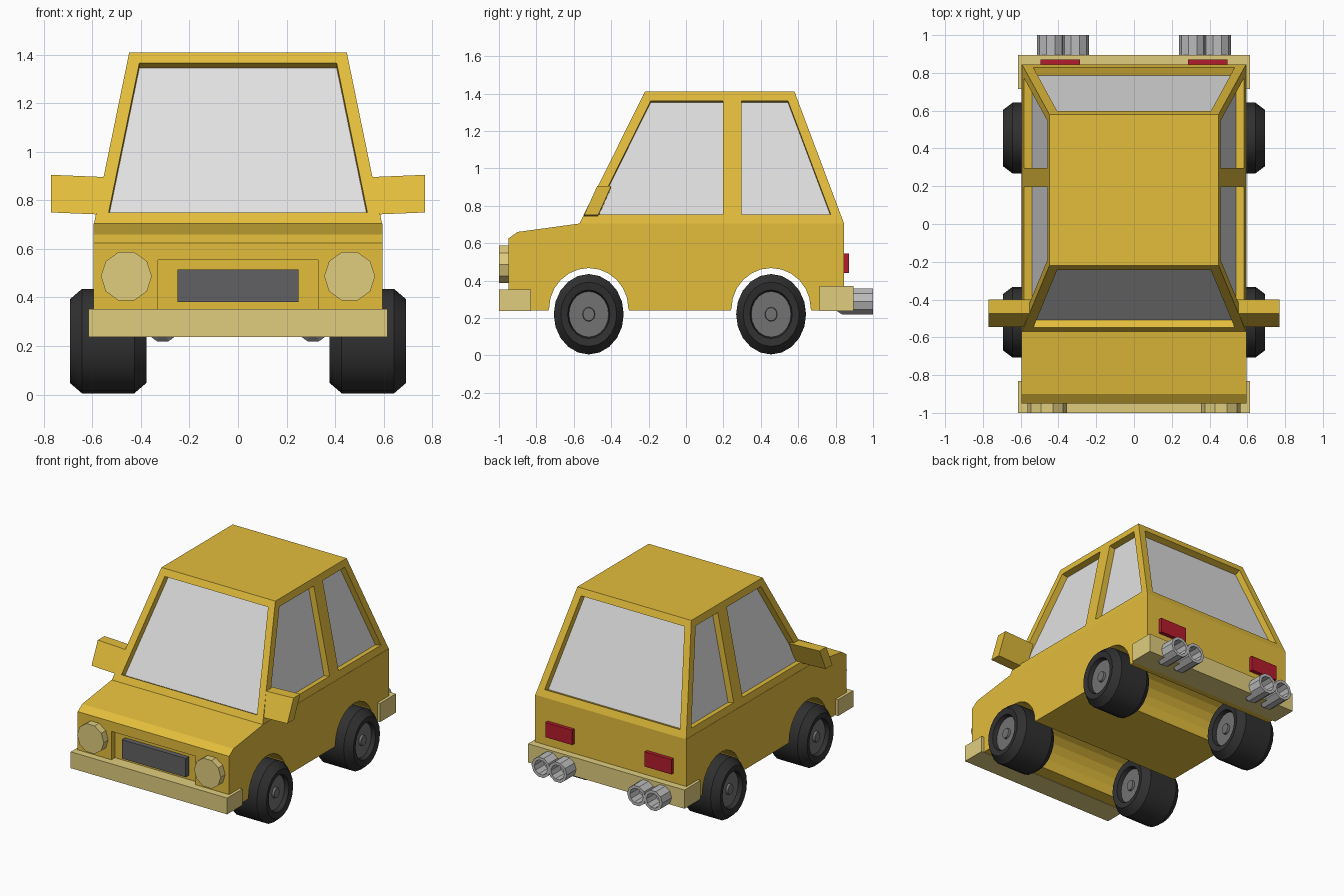
import bpy, bmesh, math
from mathutils import Vector

if "Cube" in bpy.data.objects:
    bpy.data.objects.remove(bpy.data.objects["Cube"])


def material(name, rgb):
    m = bpy.data.materials.new(name)
    m.use_nodes = True
    m.diffuse_color = (*rgb, 1)
    m.node_tree.nodes["Principled BSDF"].inputs["Base Color"].default_value = (*rgb, 1)
    return m


YELLOW = material("yellow paint", (0.77, 0.51, 0.045))
TAN = material("tan trim", (0.75, 0.61, 0.21))
GLASS = material("pale glass", (0.75, 0.75, 0.75))
RUBBER = material("black rubber", (0.03, 0.03, 0.03))
HUB = material("hub grey", (0.17, 0.17, 0.17))
GRILLE = material("grille grey", (0.12, 0.12, 0.125))
STEEL = material("exhaust steel", (0.5, 0.5, 0.51))
RED = material("tail light red", (0.45, 0.012, 0.025))


def finish(bm, name, *mats, smooth=None):
    bmesh.ops.recalc_face_normals(bm, faces=bm.faces)
    mesh = bpy.data.meshes.new(name)
    bm.to_mesh(mesh)
    bm.free()
    for m in mats:
        mesh.materials.append(m)
    ob = bpy.data.objects.new(name, mesh)
    bpy.context.collection.objects.link(ob)
    if smooth:
        bpy.ops.object.select_all(action="DESELECT")
        ob.select_set(True)
        bpy.context.view_layer.objects.active = ob
        bpy.ops.object.shade_smooth_by_angle(angle=math.radians(smooth))
    return ob


def box(name, mat, xs, ys, zs):
    bm = bmesh.new()
    bmesh.ops.create_cube(bm, size=1)
    for v in bm.verts:
        v.co = [r[0] if c < 0 else r[1] for c, r in zip(v.co, (xs, ys, zs))]
    return finish(bm, name, mat)


def prism(bm, outline, x0, x1):
    """Extrude a (y, z) outline from x0 to x1."""
    face = bm.faces.new([bm.verts.new((x0, y, z)) for y, z in outline])
    new = bmesh.ops.extrude_face_region(bm, geom=[face])["geom"]
    moved = [g for g in new if isinstance(g, bmesh.types.BMVert)]
    bmesh.ops.translate(bm, verts=moved, vec=(x1 - x0, 0, 0))
    bmesh.ops.recalc_face_normals(bm, faces=bm.faces)


def lathe(profile, axis, start, steps):
    """Spin (along, radius) points about an axis through the origin."""
    bm = bmesh.new()
    verts = [bm.verts.new(Vector(axis) * a + Vector(start) * r) for a, r in profile]
    edges = [bm.edges.new(pair) for pair in zip(verts, verts[1:])]
    bmesh.ops.spin(bm, geom=verts + edges, cent=(0, 0, 0), axis=axis,
                   angle=math.tau, steps=steps)
    bmesh.ops.remove_doubles(bm, verts=bm.verts, dist=0.0005)
    return bm


def split(bm, face_list, co, normal):
    geom = set(face_list)
    for f in face_list:
        geom.update(f.edges)
        geom.update(f.verts)
    bmesh.ops.bisect_plane(bm, geom=list(geom), plane_co=co, plane_no=normal)


def push_in(bm, faces, depth):
    new = bmesh.ops.extrude_discrete_faces(bm, faces=faces)["faces"]
    for f in new:
        bmesh.ops.translate(bm, verts=f.verts, vec=-f.normal * depth)
    return new


AXLES = (-0.52, 0.455)
BELT = 0.705


# Lower body: side outline with wheel arches running right through
def arch(y, steps=12):
    pts = [(y - 0.212 * math.cos(math.pi * i / steps),
            0.25 + 0.217 * math.sin(math.pi * i / steps)) for i in range(steps + 1)]
    return [(pts[0][0] - 0.004, 0.24)] + pts + [(pts[-1][0] + 0.004, 0.24)]


bm = bmesh.new()
outline = [(-0.95, 0.24)] + arch(AXLES[0]) + arch(AXLES[1])
outline += [(0.845, 0.24), (0.845, BELT), (-0.57, BELT), (-0.9, 0.66), (-0.95, 0.625)]
prism(bm, outline, -0.595, 0.595)


def nose_faces():
    return [f for f in bm.faces if f.normal.y < -0.99 and f.calc_center_median().y < -0.94]


# Grille recess cut into the nose
for co, no in (((-0.33, 0, 0), (1, 0, 0)), ((0.33, 0, 0), (1, 0, 0)),
               ((0, 0, 0.3), (0, 0, 1)), ((0, 0, 0.555), (0, 0, 1))):
    split(bm, nose_faces(), co, no)
centre = [f for f in nose_faces() if abs(f.calc_center_median().x) < 0.1
          and 0.3 < f.calc_center_median().z < 0.55]
push_in(bm, centre, 0.04)
finish(bm, "lower_body", YELLOW)

# Cabin: tapered block with recessed windows
bm = bmesh.new()
bmesh.ops.create_cube(bm, size=2)
for v in bm.verts:
    top, back = v.co.z > 0, v.co.y > 0
    half = 0.448 if top else 0.593
    y = (0.58 if back else -0.22) if top else (0.845 if back else -0.57)
    v.co = (math.copysign(half, v.co.x), y, 1.41 if top else BELT)
bm.normal_update()
bmesh.ops.delete(bm, geom=[f for f in bm.faces if f.normal.z < -0.9], context="FACES_ONLY")
for side in (-1, 1):
    split(bm, [f for f in bm.faces if f.normal.x * side > 0.8], (0, 0.247, 0), (0, 1, 0))
bm.normal_update()
panes = [f for f in bm.faces if f.normal.z < 0.9]
bmesh.ops.inset_individual(bm, faces=panes, thickness=0.05, use_even_offset=True)
bm.normal_update()
for f in push_in(bm, panes, 0.045):
    f.material_index = 1
finish(bm, "cabin", YELLOW, GLASS)

# Bumpers and grille
box("front_bumper", TAN, (-0.615, 0.615), (-1, -0.83), (0.237, 0.353))
box("rear_bumper", TAN, (-0.615, 0.615), (0.715, 0.895), (0.237, 0.37))
box("grille", GRILLE, (-0.25, 0.25), (-0.945, -0.9), (0.382, 0.516))

WHEEL = [(0.135, 0), (0.135, 0.035), (0.12, 0.038), (0.12, 0.122), (0.15, 0.13),
         (0.158, 0.172), (0.108, 0.215)]
WHEEL += [(-a, r) for a, r in reversed(WHEEL)]
PIPE = [(0.8, 0), (0.8, 0.05), (0.835, 0.073), (1, 0.073), (1, 0.052), (0.9, 0.052), (0.9, 0)]
LAMP = [(-1, 0), (-1, 0.105), (-0.93, 0.105), (-0.93, 0)]

for side, label in ((1, "left"), (-1, "right")):
    # Wheels, slightly taller than long
    for y, end in zip(AXLES, ("front", "rear")):
        bm = lathe(WHEEL, (1, 0, 0), (0, 0, 1), 20)
        for f in bm.faces:
            f.material_index = int(f.calc_center_median().yz.length < 0.115)
        for v in bm.verts:
            v.co.y *= 0.87
        bmesh.ops.translate(bm, verts=bm.verts, vec=(0.535 * side, y, 0.22))
        finish(bm, f"{label}_{end}_wheel", RUBBER, HUB, smooth=30)

    # Headlight
    bm = lathe(LAMP, (0, 1, 0), (1, 0, 0), 10)
    bmesh.ops.translate(bm, verts=bm.verts, vec=(0.46 * side, 0, 0.487))
    finish(bm, f"{label}_headlight", TAN)

    # Twin exhaust pipes
    for x, where in ((0.31, "inner"), (0.441, "outer")):
        bm = lathe(PIPE, (0, 1, 0), (1, 0, 0), 10)
        bmesh.ops.translate(bm, verts=bm.verts, vec=(x * side, 0, 0.288))
        finish(bm, f"{label}_{where}_exhaust", STEEL)

    # Tail light
    box(f"{label}_tail_light", RED, sorted((0.285 * side, 0.495 * side)),
        (0.83, 0.872), (0.44, 0.545))

    # Door mirror, raked like the windscreen
    bm = bmesh.new()
    prism(bm, [(-0.545, 0.75), (-0.47, 0.75), (-0.4, 0.905), (-0.475, 0.905)],
          0.53 * side, 0.77 * side)
    for v in bm.verts:
        if abs(v.co.x) < 0.6:
            v.co.z -= 0.01
    finish(bm, f"{label}_mirror", YELLOW)
